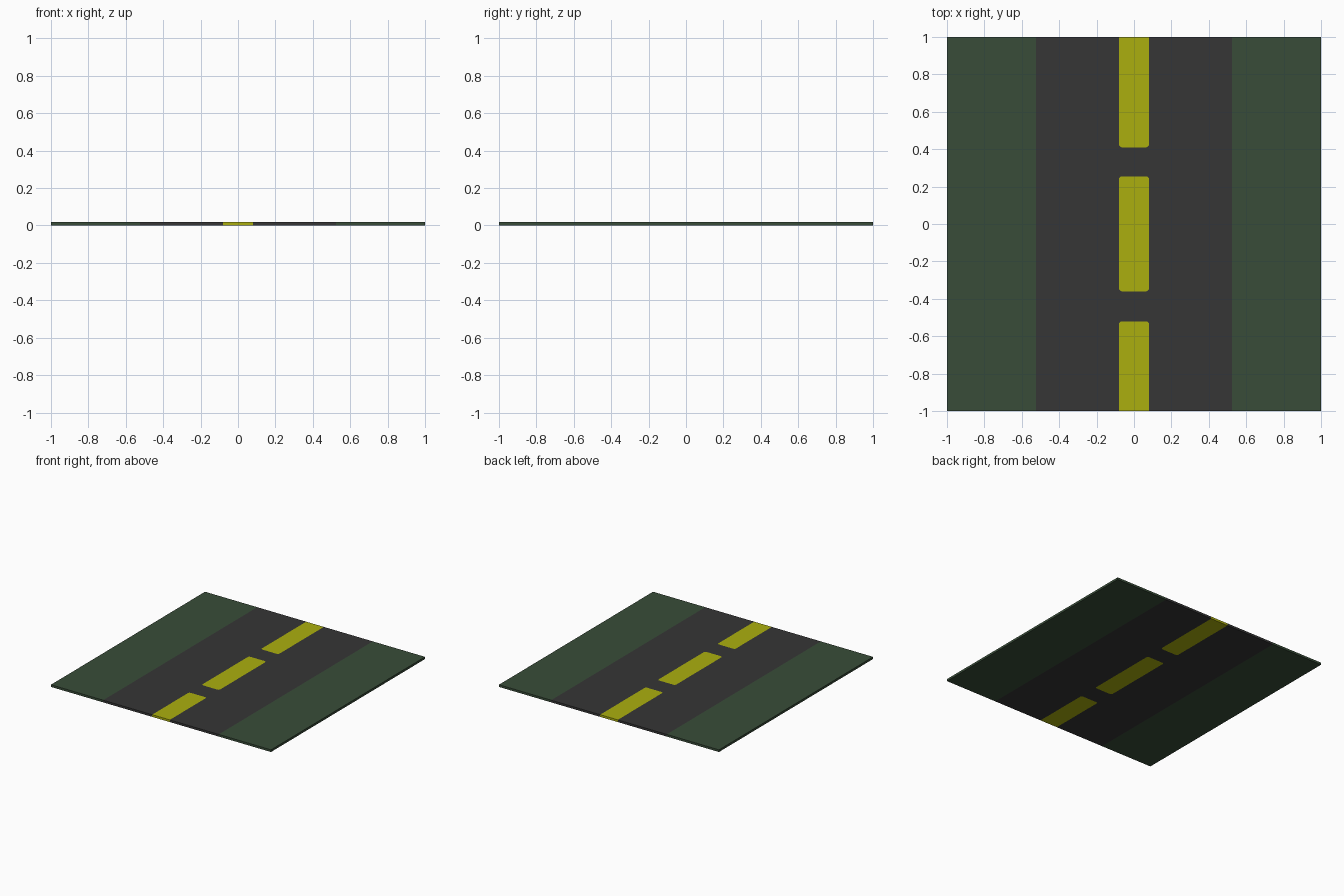
import bpy, bmesh, math

if "Cube" in bpy.data.objects:
    bpy.data.objects.remove(bpy.data.objects["Cube"])

T = 0.018             # slab thickness
ROAD, DASH = 0.525, 0.08   # half widths
R = 0.016             # dash corner radius


def material(name, rgb):
    m = bpy.data.materials.new(name)
    m.diffuse_color = (*rgb, 1)
    m.use_nodes = True
    m.node_tree.nodes["Principled BSDF"].inputs["Base Color"].default_value = m.diffuse_color
    return m


GRASS = material("dark green", (0.040, 0.073, 0.040))
ASPHALT = material("dark grey", (0.037, 0.037, 0.037))
YELLOW = material("yellow", (0.41, 0.43, 0.0045))


def half_plate(name, outline, mat):
    """Extrude a right-half outline to a plate and mirror it across x."""
    bm = bmesh.new()
    face = bm.faces.new([bm.verts.new((x, y, 0)) for x, y in outline])
    bm.normal_update()
    top = bmesh.ops.extrude_face_region(bm, geom=[face], use_keep_orig=True)["geom"]
    bmesh.ops.translate(bm, vec=(0, 0, T),
                        verts=[g for g in top if isinstance(g, bmesh.types.BMVert)])
    # leave the middle open so both halves weld together
    seam = [f for f in bm.faces if all(abs(v.co.x) < 1e-6 for v in f.verts)]
    bmesh.ops.delete(bm, geom=seam, context='FACES_ONLY')
    bmesh.ops.recalc_face_normals(bm, faces=bm.faces)
    # an open shell may be recalculated inside out: make the top face up
    if max(bm.faces, key=lambda f: f.calc_center_median().z).normal.z < 0:
        bmesh.ops.reverse_faces(bm, faces=bm.faces)
    me = bpy.data.meshes.new(name)
    bm.to_mesh(me)
    bm.free()
    me.materials.append(mat)
    ob = bpy.data.objects.new(name, me)
    bpy.context.collection.objects.link(ob)
    mod = ob.modifiers.new("mirror", 'MIRROR')
    mod.use_clip = True


def dash_end(y, inward):
    """Rounded corner from the dash side to its end line, then the centre."""
    arc = [i * math.pi / 8 for i in range(5)]
    return [(DASH - R + R * math.cos(a), y + inward * R * (1 - math.sin(a)))
            for a in arc] + [(0, y)]


# Dash ends, from back to front
back_end = dash_end(0.41, 1)
mid_top = dash_end(0.255, -1)
mid_bottom = dash_end(-0.36, 1)
front_end = dash_end(-0.52, -1)

# Grass verges on both sides
half_plate("grass_verges", [(ROAD, -1), (1, -1), (1, 1), (ROAD, 1)], GRASS)

# Road surface with openings for the dashes
half_plate("road", [(ROAD, -1), (ROAD, 1), (DASH, 1)] + back_end + mid_top[::-1]
           + mid_bottom + front_end[::-1] + [(DASH, -1)], ASPHALT)

# Centre line dashes
half_plate("dash_back", [(0, 1), (DASH, 1)] + back_end, YELLOW)
half_plate("dash_middle", mid_top[::-1] + mid_bottom, YELLOW)
half_plate("dash_front", front_end[::-1] + [(DASH, -1), (0, -1)], YELLOW)
